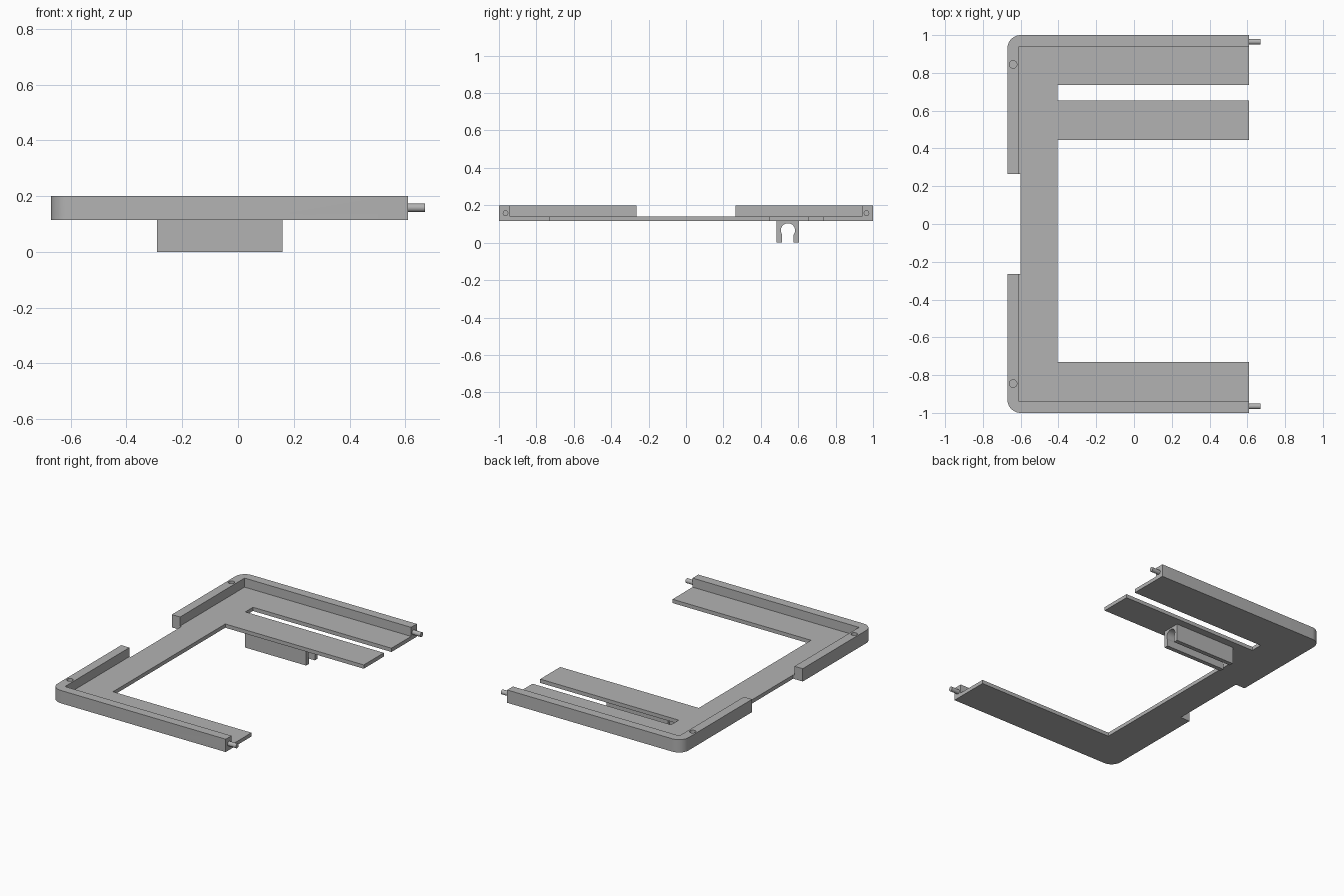
import bpy, bmesh, math
from mathutils import Vector, Matrix

if "Cube" in bpy.data.objects:
    bpy.data.objects.remove(bpy.data.objects["Cube"], do_unlink=True)

grey = bpy.data.materials.new("plain grey")
grey.use_nodes = True
COLOUR = (0.45, 0.45, 0.45, 1)
grey.diffuse_color = COLOUR
grey.node_tree.nodes["Principled BSDF"].inputs["Base Color"].default_value = COLOUR

LEFT, RIGHT, HALF = -0.67, 0.61, 1.0
BASE, FLOOR, TOP = 0.115, 0.14, 0.2
WALL, RADIUS, NOTCH = 0.06, 0.07, 0.265


def arc(cx, cy, r, start, end, steps=10):
    angles = [math.radians(start + (end - start) * i / steps) for i in range(steps + 1)]
    return [(cx + r * math.cos(a), cy + r * math.sin(a)) for a in angles]


def prism(name, profile, low, high, along_x=False):
    """Extrude a closed 2D profile along z, or along x for a (y, z) profile."""
    def place(p):
        return (low, p[0], p[1]) if along_x else (p[0], p[1], low)
    bm = bmesh.new()
    face = bm.faces.new([bm.verts.new(place(p)) for p in profile])
    step = Vector((high - low, 0, 0)) if along_x else Vector((0, 0, high - low))
    new = bmesh.ops.extrude_face_region(bm, geom=[face])["geom"]
    bmesh.ops.translate(bm, vec=step, verts=[v for v in new if isinstance(v, bmesh.types.BMVert)])
    bmesh.ops.recalc_face_normals(bm, faces=bm.faces)
    mesh = bpy.data.meshes.new(name)
    bm.to_mesh(mesh)
    bm.free()
    mesh.materials.append(grey)
    obj = bpy.data.objects.new(name, mesh)
    bpy.context.collection.objects.link(obj)
    return obj


def smooth(obj):
    bpy.ops.object.select_all(action="DESELECT")
    obj.select_set(True)
    bpy.context.view_layer.objects.active = obj
    bpy.ops.object.shade_smooth_by_angle(angle=math.radians(30))


def combine(obj, other, operation):
    """Apply a boolean and discard the second body."""
    bpy.context.view_layer.objects.active = obj
    mod = obj.modifiers.new("join", "BOOLEAN")
    mod.object, mod.operation, mod.solver = other, operation, "EXACT"
    bpy.ops.object.modifier_apply(modifier=mod.name)
    bpy.data.objects.remove(other, do_unlink=True)


# Outer corners, shared by the floor and the walls
back_corner = arc(LEFT + RADIUS, HALF - RADIUS, RADIUS, 90, 180)
front_corner = [(x, -y) for x, y in reversed(back_corner)]

# Floor plate: spine, front arm, and a back arm split by a slot
INNER, SPINE = -0.405, -0.60
outline = back_corner + [(LEFT, NOTCH), (SPINE, NOTCH), (SPINE, -NOTCH), (LEFT, -NOTCH)]
outline += front_corner + [(RIGHT, -HALF), (RIGHT, -0.73), (INNER, -0.73)]
for y_low, y_high in ((0.445, 0.655), (0.735, HALF)):
    if y_high < HALF:
        outline += [(INNER, y_low), (RIGHT, y_low), (RIGHT, y_high), (INNER, y_high)]
    else:
        outline += [(INNER, y_low), (RIGHT, y_low), (RIGHT, y_high)]
frame = prism("frame", outline, BASE, FLOOR)

# Raised corner walls with a blind hole in each
wall_profile = back_corner + [(LEFT, NOTCH), (LEFT + WALL, NOTCH),
                              (LEFT + WALL, HALF - WALL), (RIGHT, HALF - WALL), (RIGHT, HALF)]
for side in (1, -1):
    wall = prism("wall", [(x, side * y) for x, y in wall_profile], BASE, TOP)
    combine(frame, wall, "UNION")
for side in (1, -1):
    hole = prism("hole", arc(-0.64, side * 0.845, 0.02, 0, 345, 23), FLOOR + 0.01, TOP + 0.1)
    combine(frame, hole, "DIFFERENCE")
smooth(frame)

# Locating pins on the arm ends
for name, side in (("back_pin", 1), ("front_pin", -1)):
    pin = prism(name, arc(side * 0.965, 0.158, 0.015, 0, 345, 23), RIGHT - 0.02, 0.67, True)
    smooth(pin)

# Snap clip under the inner finger: block with a keyhole channel
MID, HALF_WIDTH, SLOT, BORE, BORE_Z = 0.545, 0.06, 0.031, 0.038, 0.066
mouth = math.degrees(math.acos(SLOT / BORE))
bore = arc(MID, BORE_Z, BORE, -mouth, 180 + mouth, 24)
clip_profile = [(MID + SLOT, 0)] + bore + [(MID - SLOT, 0), (MID - HALF_WIDTH, 0),
                (MID - HALF_WIDTH, BASE), (MID + HALF_WIDTH, BASE), (MID + HALF_WIDTH, 0)]
clip = prism("cable_clip", clip_profile, -0.29, 0.16, True)
smooth(clip)
